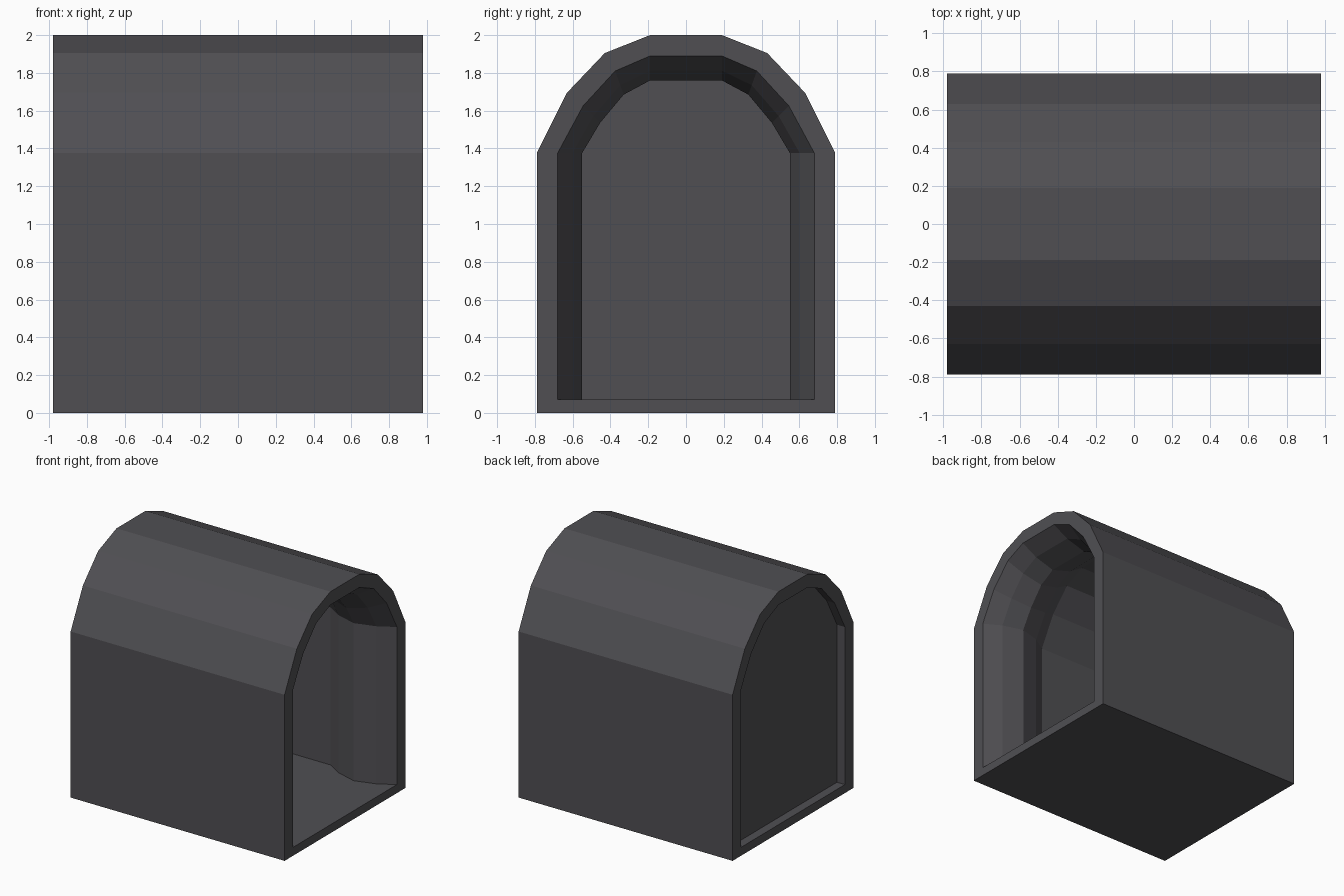
import bpy, bmesh

if "Cube" in bpy.data.objects:
    bpy.data.objects.remove(bpy.data.objects["Cube"])

# Colour
grey = bpy.data.materials.new("dark grey")
grey.diffuse_color = (0.08, 0.078, 0.086, 1)
grey.use_nodes = True
grey.node_tree.nodes["Principled BSDF"].inputs["Base Color"].default_value = grey.diffuse_color

# Half arch profiles (y, z), from the floor up to the crown
OUTER = [(0.79, 0), (0.79, 1.375), (0.63, 1.695), (0.43, 1.905), (0.19, 2.0)]
INNER = [(0.68, 0.07), (0.68, 1.375), (0.545, 1.625), (0.375, 1.81), (0.19, 1.89)]
WAIST = [(0.55, 0.07), (0.55, 1.375), (0.455, 1.535), (0.33, 1.685), (0.19, 1.76)]


def mirrored(half):
    return half + [(-y, z) for y, z in reversed(half)]


def blend(t):
    return [(a[0] + (b[0] - a[0]) * t, a[1] + (b[1] - a[1]) * t)
            for a, b in zip(INNER, WAIST)]


# Stations: rear recess, outer shell, front mouth, bulging rib, inner chamber
stations = [(-0.907, INNER), (-0.98, INNER), (-0.98, OUTER), (0.98, OUTER), (0.98, INNER)]
stations += [(0.98 - d, blend(t)) for d, t in
             ((0.135, 0.6), (0.306, 1.0), (0.482, 0.6), (0.607, 0.0))]
stations.append((-0.897, INNER))

# Tunnel shell lofted through all stations and closed by the thin rear wall
bm = bmesh.new()
rings = [[bm.verts.new((x, y, z)) for y, z in mirrored(half)] for x, half in stations]
n = len(rings[0])
for a, b in zip(rings, rings[1:]):
    for i in range(n):
        j = (i + 1) % n
        bm.faces.new((a[i], a[j], b[j], b[i]))
bm.faces.new(rings[0])
bm.faces.new(rings[-1])
bmesh.ops.recalc_face_normals(bm, faces=bm.faces)

mesh = bpy.data.meshes.new("arched_shell")
bm.to_mesh(mesh)
bm.free()
mesh.materials.append(grey)
shell = bpy.data.objects.new("arched_shell", mesh)
bpy.context.collection.objects.link(shell)
